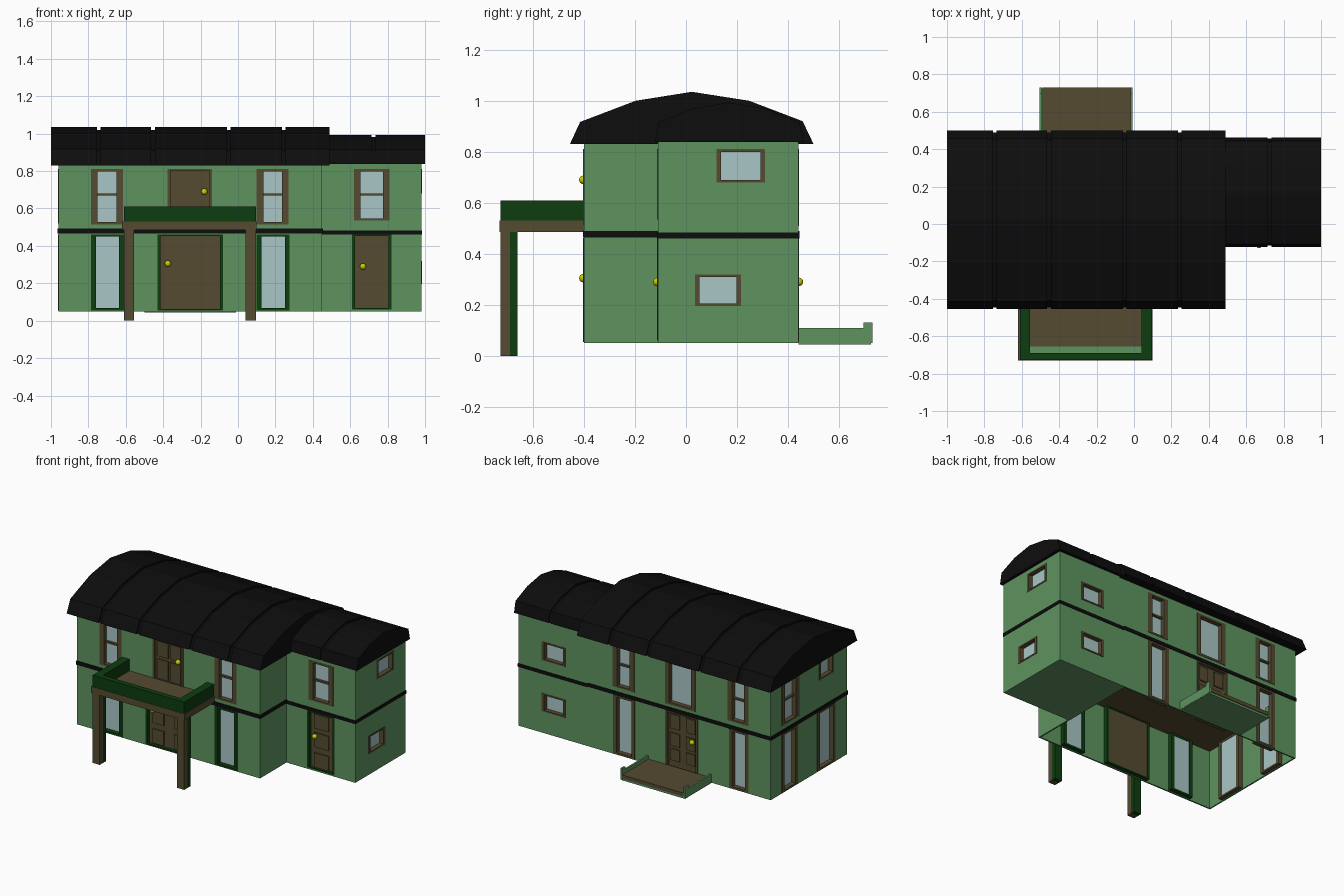
import bpy, bmesh
from mathutils import Vector

if "Cube" in bpy.data.objects:
    bpy.data.objects.remove(bpy.data.objects["Cube"])


def material(name, r, g, b):
    m = bpy.data.materials.new(name)
    m.diffuse_color = (r, g, b, 1)
    m.use_nodes = True
    m.node_tree.nodes["Principled BSDF"].inputs["Base Color"].default_value = m.diffuse_color
    return m


GREEN = material("wall_green", .112, .296, .117)
DARK = material("dark_green", .004, .047, .005)
BROWN = material("wood_brown", .09, .07, .03)
GLASS = material("pale_glass", .40, .565, .57)
BLACK = material("roof_black", .004, .004, .004)
YELLOW = material("knob_yellow", .6, .6, .0)


def boxes(name, specs, mat):
    """One object made of axis-aligned boxes (x0, x1, y0, y1, z0, z1)."""
    bm = bmesh.new()
    for s in specs:
        lo = Vector((min(s[0:2]), min(s[2:4]), min(s[4:6])))
        hi = Vector((max(s[0:2]), max(s[2:4]), max(s[4:6])))
        for v in bmesh.ops.create_cube(bm, size=1)["verts"]:
            v.co = Vector([lo[i] + (v.co[i] + .5) * (hi[i] - lo[i]) for i in range(3)])
    me = bpy.data.meshes.new(name)
    bm.to_mesh(me)
    bm.free()
    ob = bpy.data.objects.new(name, me)
    bpy.context.collection.objects.link(ob)
    if mat:
        me.materials.append(mat)
    return ob


def cut(ob, specs):
    """Subtract boxes from an object and bake the result."""
    cutter = boxes("cutter", specs, None)
    cutter.hide_render = True
    mod = ob.modifiers.new("openings", 'BOOLEAN')
    mod.operation, mod.solver, mod.object = 'DIFFERENCE', 'EXACT', cutter
    dg = bpy.context.evaluated_depsgraph_get()
    me = bpy.data.meshes.new_from_object(ob.evaluated_get(dg))
    ob.modifiers.clear()
    ob.data = me
    bpy.data.objects.remove(cutter)


# Wall planes: (axis across the wall, plane position, outward sign)
WALLS = {"front": ("x", -.40, -1), "wing_front": ("x", -.11, -1), "back": ("x", .44, 1),
         "left": ("y", -.96, -1), "right": ("y", .98, 1)}
openings = []


def on_wall(wall, u0, u1, z0, z1, d0, d1):
    """Box given across the wall, in height and in depth outward."""
    axis, p, s = WALLS[wall]
    a, b = p + s * d0, p + s * d1
    return (u0, u1, a, b, z0, z1) if axis == "x" else (a, b, u0, u1, z0, z1)


def frame(name, wall, u0, u1, z0, z1, bu, bz, mat, bars=()):
    openings.append(on_wall(wall, u0, u1, z0, z1, -.04, .02))
    parts = [(u0, u0 + bu, z0, z1), (u1 - bu, u1, z0, z1),
             (u0 + bu, u1 - bu, z0, z0 + bz), (u0 + bu, u1 - bu, z1 - bz, z1)]
    specs = [on_wall(wall, *p, -.04, .003) for p in parts]
    specs += [on_wall(wall, u0 + bu, u1 - bu, z - .006, z + .006, -.035, -.012) for z in bars]
    boxes(name + "_frame", specs, mat)


def window(name, wall, u0, u1, z0, z1, bu, bz, mat, bars=()):
    frame(name, wall, u0, u1, z0, z1, bu, bz, mat, bars)
    boxes(name + "_glass", [on_wall(wall, u0 + bu, u1 - bu, z0 + bz, z1 - bz, -.036, -.028)], GLASS)


def door(name, wall, u0, u1, z0, z1, mat, cols, rows, knob):
    frame(name, wall, u0, u1, z0, z1, .015, .008, mat)
    boxes(name + "_leaf", [on_wall(wall, u0 + .015, u1 - .015, z0 + .008, z1 - .008, -.035, -.018)], BROWN)
    boxes(name + "_panels", [on_wall(wall, a, b, c, d, -.02, -.01) for a, b in cols for c, d in rows], BROWN)
    axis, p, s = WALLS[wall]
    bpy.ops.mesh.primitive_uv_sphere_add(segments=16, ring_count=8, radius=.017,
                                         location=(knob[0], p + s * .002, knob[1]))
    k = bpy.context.object
    k.name = name + "_knob"
    k.data.materials.append(YELLOW)
    bpy.ops.object.shade_smooth()


# Ground floor windows
for i, (wall, a, b, mat) in enumerate([("front", -.785, -.61, DARK), ("front", .10, .275, DARK),
                                       ("back", .085, .25, BROWN), ("back", -.79, -.64, BROWN),
                                       ("left", .145, .32, BROWN), ("left", -.27, -.07, BROWN)]):
    window(f"ground_window_{i}", wall, a, b, .055, .462, .025, .012, mat)

# Upper floor sash windows
for i, (wall, a, b, z0) in enumerate([("front", -.785, -.615, .515), ("front", .10, .27, .515),
                                      ("wing_front", .62, .81, .535), ("back", .09, .255, .52),
                                      ("back", -.79, -.63, .52), ("left", .13, .32, .52)]):
    window(f"upper_window_{i}", wall, a, b, z0, .81, .035, .012, BROWN, [.675])
window("upper_back_wide_window", "back", -.38, -.15, .51, .81, .03, .015, BROWN)

# Small windows
for i, (wall, a, b, z0, z1) in enumerate([("right", .12, .31, .68, .81), ("right", .035, .215, .195, .32),
                                          ("back", .62, .80, .555, .685), ("back", .62, .80, .20, .325),
                                          ("left", -.25, -.09, .68, .81)]):
    window(f"small_window_{i}", wall, a, b, z0, z1, .018, .01, BROWN)

# Doors
ROWS = [(.07, .17), (.21, .31), (.34, .44)]
door("front_door", "front", -.43, -.08, .055, .462, DARK, [(-.385, -.30), (-.22, -.14)], ROWS, (-.375, .305))
door("wing_door", "wing_front", .61, .82, .06, .46, DARK, [(.655, .765)], ROWS, (.668, .29))
door("back_door", "back", -.40, -.15, .055, .462, BROWN, [(-.37, -.30), (-.25, -.18)],
     [(.12, .20), (.22, .31), (.34, .44)], (-.355, .29))
door("balcony_door", "front", -.377, -.14, .50, .81, BROWN, [(-.345, -.265), (-.25, -.17)],
     [(.53, .665), (.685, .79)], (-.18, .69))

# Walls: open-bottomed ground floor, upper floor and side wing
ground = boxes("ground_floor_walls", [(-.96, .45, -.40, .44, .05, .475)], GREEN)
cut(ground, [(-.95, .44, -.39, .43, 0, .47)])
upper = boxes("upper_floor_walls", [(-.96, .45, -.40, .44, .475, .84)], GREEN)
wing = boxes("wing_walls", [(.45, .98, -.11, .44, .05, .845)], GREEN)
for ob in (ground, upper, wing):
    cut(ob, openings)
boxes("ground_floor_ceiling", [(-.948, .438, -.388, .428, .462, .469)], BROWN)

# Dark band between the floors
E = .004
boxes("main_floor_band", [(-.96 - E, .45 + E, -.40 - E, -.40, .465, .492),
                          (-.96 - E, .45, .44, .44 + E, .465, .49),
                          (-.96 - E, -.96, -.40, .44, .465, .49),
                          (.45, .45 + E, -.40, -.11, .465, .49)], BLACK)
boxes("wing_floor_band", [(.45, .98 + E, -.11 - E, -.11, .46, .483),
                          (.45, .98 + E, .44, .44 + E, .46, .483),
                          (.98, .98 + E, -.11, .44, .46, .483)], BLACK)


# Barrel roofs: raised panels over a slightly smaller core, leaving grooves
def roof(name, profile, x0, x1, seams):
    mid = (profile[0][0] + profile[-1][0]) / 2
    base = profile[0][1]
    core = [(mid + (y - mid) * .98, base + (z - base) * .93) for y, z in profile]
    edges = [x0] + [e for s in seams for e in (s - .01, s + .01)] + [x1]
    runs = [(profile, a, b) for a, b in zip(edges[::2], edges[1::2])]
    runs += [(core, s - .01, s + .01) for s in seams]
    bm = bmesh.new()
    for prof, a, b in runs:
        f = bm.faces.new([bm.verts.new((a, y, z)) for y, z in prof])
        ext = bmesh.ops.extrude_face_region(bm, geom=[f], use_keep_orig=True)["geom"]
        for v in ext:
            if isinstance(v, bmesh.types.BMVert):
                v.co.x = b
    bmesh.ops.recalc_face_normals(bm, faces=bm.faces)
    me = bpy.data.meshes.new(name)
    bm.to_mesh(me)
    bm.free()
    me.materials.append(BLACK)
    bpy.context.collection.objects.link(bpy.data.objects.new(name, me))


roof("main_roof", [(-.455, .83), (-.415, .917), (-.197, 1.0), (.023, 1.035),
                   (.247, 1.0), (.457, .92), (.50, .83)], -1, .49, [-.745, -.455, -.05, .245])
roof("wing_roof", [(-.122, .838), (-.107, .915), (.02, .968), (.165, .993),
                   (.315, .968), (.445, .915), (.462, .838)], .47, 1, [.725])

# Front balcony on two posts
boxes("balcony_floor", [(-.62, .10, -.73, -.40, .485, .53)], BROWN)
boxes("balcony_rail", [(-.61, .095, -.727, -.69, .53, .61), (-.61, -.555, -.69, -.40, .53, .61),
                       (.04, .095, -.69, -.40, .53, .61)], DARK)
boxes("balcony_floor_strip", [(-.555, .04, -.69, -.655, .53, .535)], GREEN)
boxes("front_posts", [(x, x + .055, -.727, -.69, 0, .485) for x in (-.61, .04)], BROWN)
boxes("front_post_backs", [(x, x + .055, -.69, -.66, 0, .485) for x in (-.61, .04)], DARK)

# Back porch
boxes("back_porch_base", [(-.50, -.01, .44, .725, .045, .06)], GREEN)
boxes("back_porch_deck", [(-.49, -.02, .44, .73, .06, .085)], BROWN)
boxes("back_porch_sides", [(x, x + .012, .44, .695, .05, .11) for x in (-.505, -.02)]
      + [(x, x + .012, .695, .73, .05, .13) for x in (-.505, -.02)], GREEN)
